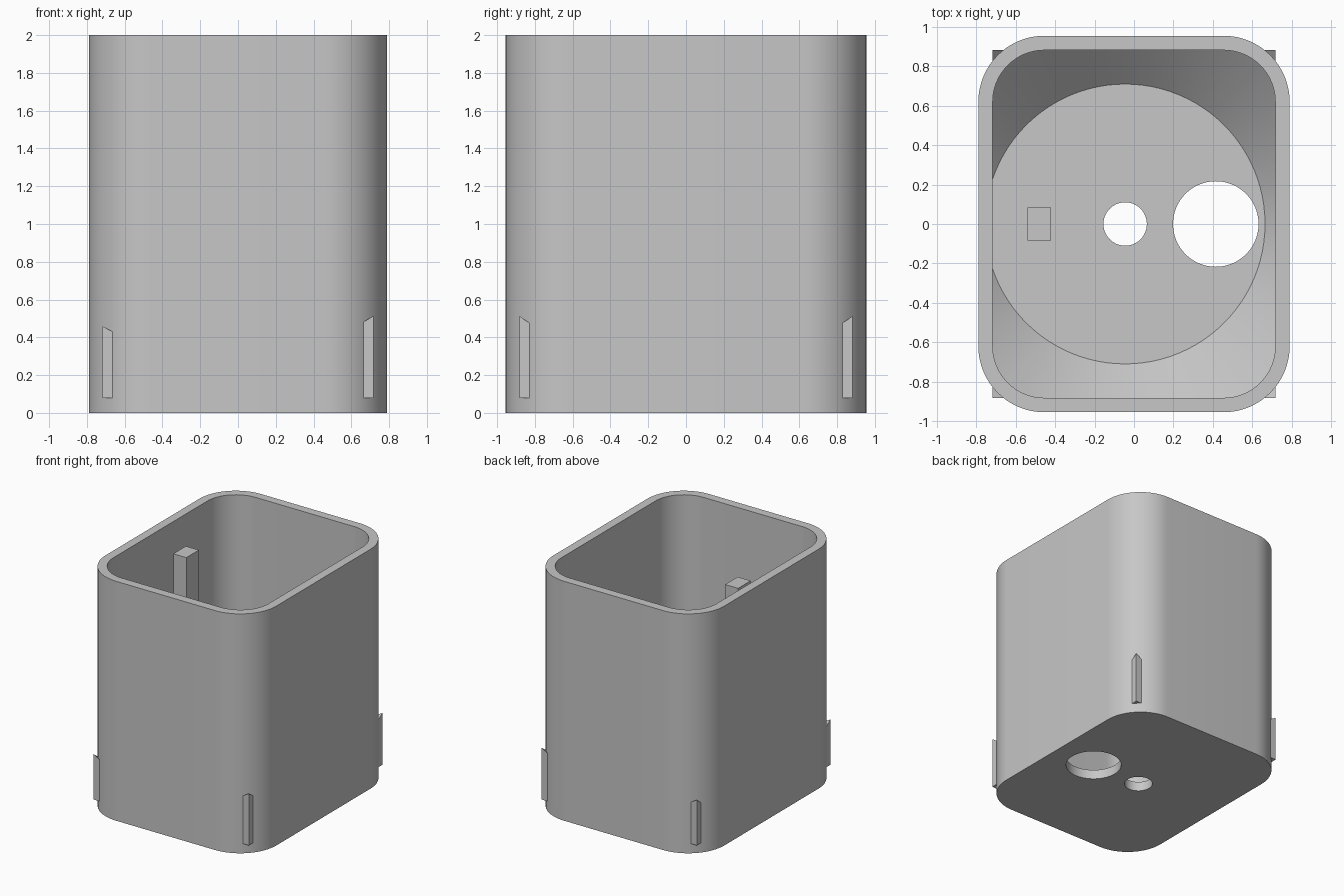
import bpy
import bmesh
from math import sin, cos, pi, radians

old = bpy.data.objects.get("Cube")
if old:
    bpy.data.objects.remove(old, do_unlink=True)

grey = bpy.data.materials.new("plain_grey")
grey.use_nodes = True
colour = (0.57, 0.57, 0.57, 1)
grey.diffuse_color = colour
grey.node_tree.nodes["Principled BSDF"].inputs["Base Color"].default_value = colour

FLOOR = 0.08        # floor thickness
AXIS = -0.045       # x of the bowl axis
BOWL = 0.71         # bowl radius at the floor
SLOPE = 0.95        # bowl rise per unit of radius
HX, HY, WALL, CORNER = 0.79, 0.955, 0.073, 0.335


def loft(name, bottom, top, z0, z1):
    """Closed solid between two outlines with equal point counts."""
    bm = bmesh.new()
    a = [bm.verts.new((x, y, z0)) for x, y in bottom]
    b = [bm.verts.new((x, y, z1)) for x, y in top]
    bm.faces.new(a[::-1])
    bm.faces.new(b)
    for i in range(len(a)):
        j = (i + 1) % len(a)
        bm.faces.new((a[i], a[j], b[j], b[i]))
    mesh = bpy.data.meshes.new(name)
    bm.to_mesh(mesh)
    bm.free()
    ob = bpy.data.objects.new(name, mesh)
    bpy.context.collection.objects.link(ob)
    mesh.materials.append(grey)
    return ob


def rounded(hx, hy, r, steps=16):
    pts = []
    for q, (sx, sy) in enumerate([(1, 1), (-1, 1), (-1, -1), (1, -1)]):
        for i in range(steps + 1):
            a = (q + i / steps) * pi / 2
            pts.append((sx * (hx - r) + r * cos(a), sy * (hy - r) + r * sin(a)))
    return pts


def circle(x, r, n=96):
    return [(x + r * cos(2 * pi * i / n), r * sin(2 * pi * i / n)) for i in range(n)]


def rect(x0, x1, hy):
    return [(x0, -hy), (x1, -hy), (x1, hy), (x0, hy)]


def prism(name, outline, z0, z1):
    return loft(name, outline, outline, z0, z1)


def cut(ob, cutter):
    mod = ob.modifiers.new("cut", 'BOOLEAN')
    mod.operation = 'DIFFERENCE'
    mod.solver = 'EXACT'
    mod.object = cutter
    bpy.ops.object.select_all(action='DESELECT')
    bpy.context.view_layer.objects.active = ob
    ob.select_set(True)
    bpy.ops.object.modifier_apply(modifier=mod.name)
    bpy.data.objects.remove(cutter, do_unlink=True)


def smooth(ob):
    bpy.ops.object.select_all(action='DESELECT')
    bpy.context.view_layer.objects.active = ob
    ob.select_set(True)
    bpy.ops.object.shade_smooth_by_angle(angle=radians(30))


# Open-topped shell with two round holes in the floor
ix, iy = HX - WALL, HY - WALL
shell = prism("shell", rounded(HX, HY, CORNER), 0, 2)
cut(shell, prism("cavity", rounded(ix, iy, CORNER - WALL), FLOOR, 2.2))
for x, r in [(AXIS, 0.11), (0.415, 0.217)]:
    cut(shell, prism("hole", circle(x, r), -0.1, FLOOR + 0.1))
smooth(shell)

# Conical bowl insert; its square corners show as ribs outside the shell
bowl = prism("bowl_insert", rect(-ix, ix, iy), FLOOR, 0.58)
lo, hi = FLOOR - 0.02, 0.65
cut(bowl, loft("cone",
               circle(AXIS, BOWL + (lo - FLOOR) / SLOPE),
               circle(AXIS, BOWL + (hi - FLOOR) / SLOPE), lo, hi))
smooth(bowl)

# Square post standing on the floor
prism("post", rect(-0.54, -0.42, 0.083), FLOOR - 0.02, 1.875)
